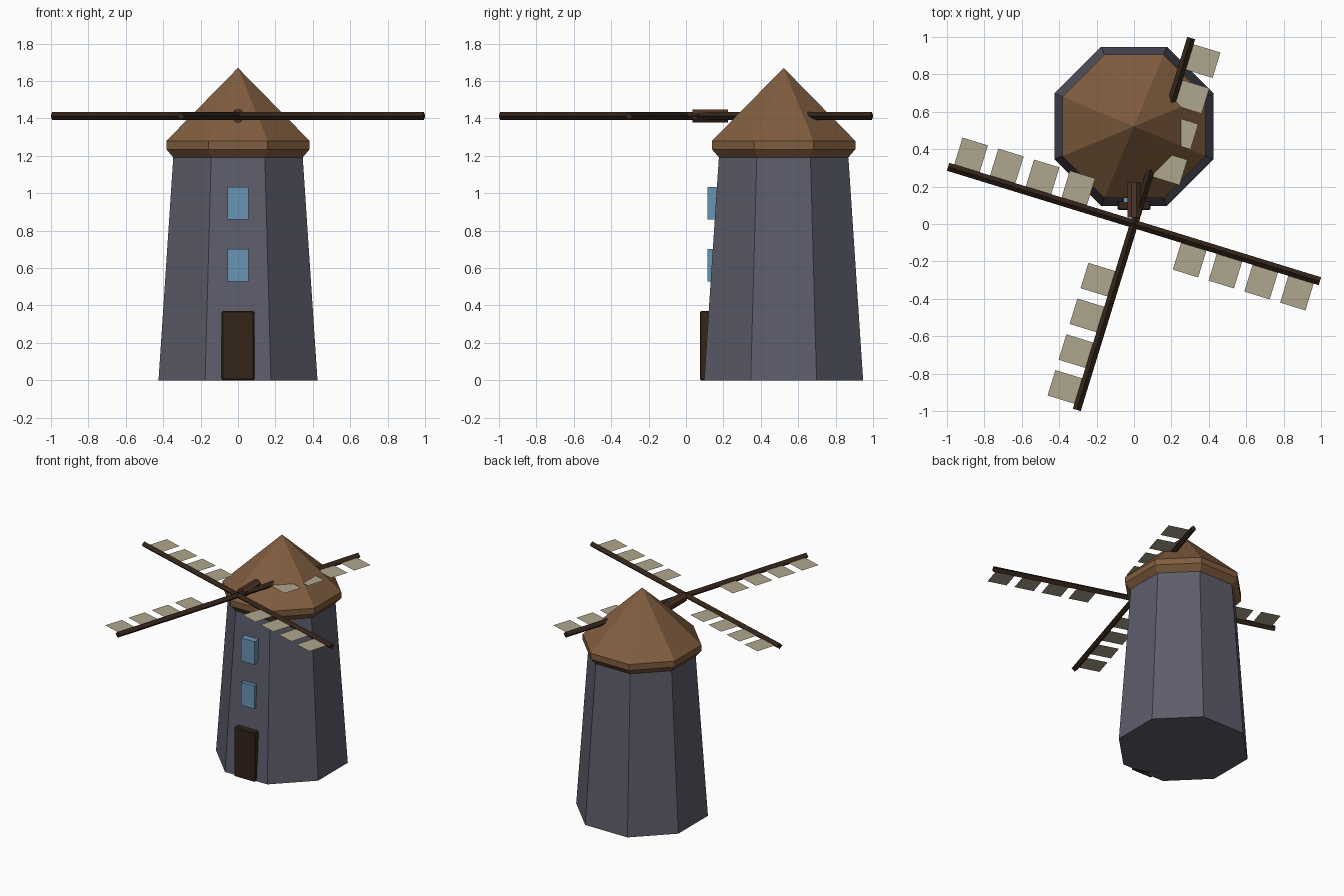
import bpy, bmesh, math
from mathutils import Matrix, Vector

if "Cube" in bpy.data.objects:
    bpy.data.objects.remove(bpy.data.objects["Cube"])


def mat(name, rgb):
    m = bpy.data.materials.new(name)
    m.diffuse_color = (*rgb, 1)
    m.use_nodes = True
    m.node_tree.nodes["Principled BSDF"].inputs["Base Color"].default_value = m.diffuse_color
    return m


STONE = mat("slate_stone", (0.11, 0.11, 0.15))
ROOF = mat("roof_brown", (0.22, 0.11, 0.05))
WOOD = mat("dark_wood", (0.035, 0.018, 0.01))
HUB = mat("hub_wood", (0.08, 0.035, 0.02))
GLASS = mat("window_blue", (0.14, 0.30, 0.46))
CLOTH = mat("sail_cloth", (0.42, 0.38, 0.27))


def finish(name, bm, material):
    if len(bm.faces) > 4:
        bmesh.ops.recalc_face_normals(bm, faces=bm.faces)
    me = bpy.data.meshes.new(name)
    bm.to_mesh(me)
    bm.free()
    me.materials.append(material)
    ob = bpy.data.objects.new(name, me)
    bpy.context.collection.objects.link(ob)
    return ob


def prism(name, profile, sides, material, matrix, turn=0.5):
    """Stack rings (apothem, height) of a regular polygon; apothem 0 is a tip."""
    bm = bmesh.new()
    rings = []
    for apothem, z in profile:
        if apothem == 0:
            rings.append([bm.verts.new((0, 0, z))])
            continue
        r = apothem / math.cos(math.pi / sides)
        angles = [(i + turn) * math.tau / sides for i in range(sides)]
        rings.append([bm.verts.new((r * math.cos(a), r * math.sin(a), z)) for a in angles])
    for a, b in zip(rings, rings[1:]):
        for i in range(sides):
            j = (i + 1) % sides
            top = [b[0]] if len(b) == 1 else [b[j], b[i]]
            bm.faces.new([a[i], a[j]] + top)
    for ring in (rings[0], rings[-1]):
        if len(ring) > 1:
            bm.faces.new(ring)
    bm.transform(matrix)
    return finish(name, bm, material)


def box(name, lo, hi, material, bevel=0):
    lo, hi = Vector(lo), Vector(hi)
    bm = bmesh.new()
    bmesh.ops.create_cube(bm, size=1, matrix=Matrix.Translation((lo + hi) / 2)
                          @ Matrix.Diagonal((*(hi - lo), 1)))
    if bevel:
        bmesh.ops.bevel(bm, geom=bm.edges[:], offset=bevel, segments=1, affect='EDGES')
    return finish(name, bm, material)


# Tower and roof
AXIS = Matrix.Translation((0, 0.522, 0))
prism("tower", [(0.425, 0), (0.345, 1.21)], 8, STONE, AXIS)
prism("roof", [(0.345, 1.19), (0.383, 1.235), (0.383, 1.28), (0, 1.67)], 8, ROOF, AXIS)

# Door and windows
box("door", (-0.087, 0.075, 0), (0.087, 0.16, 0.37), WOOD, 0.006)
for name, z in (("lower_window", 0.527), ("upper_window", 0.86)):
    box(name, (-0.056, 0.115, z), (0.056, 0.2, z + 0.174), GLASS)

# Hub shaft, pointing back along y
HEIGHT = 1.413
prism("hub", [(0.034, -0.225), (0.034, -0.035)], 8, HUB,
      Matrix.Translation((0, 0, HEIGHT)) @ Matrix.Rotation(math.pi / 2, 4, 'X'))

# Two crossed spars with a diamond section, and four sails on each of the four arms
for k in range(4):
    spin = (Matrix.Translation((0, 0, HEIGHT))
            @ Matrix.Rotation(math.radians(-17.1 + 90 * k), 4, 'Z'))
    if k < 2:
        r = 0.022 * math.cos(math.pi / 4)
        prism(f"spar_{k + 1}", [(r, -1.04), (r, 1.04)], 4, WOOD,
              spin @ Matrix.Rotation(math.pi / 2, 4, 'Y'), turn=0)
    bm = bmesh.new()
    for i in range(4):
        u = 0.27 + 0.2 * i
        corners = [(u, -0.172), (u + 0.142, -0.172), (u + 0.142, 0), (u, 0)]
        bm.faces.new([bm.verts.new((x, y, 0)) for x, y in corners])
    bm.transform(spin)
    finish(f"sails_{k + 1}", bm, CLOTH)
